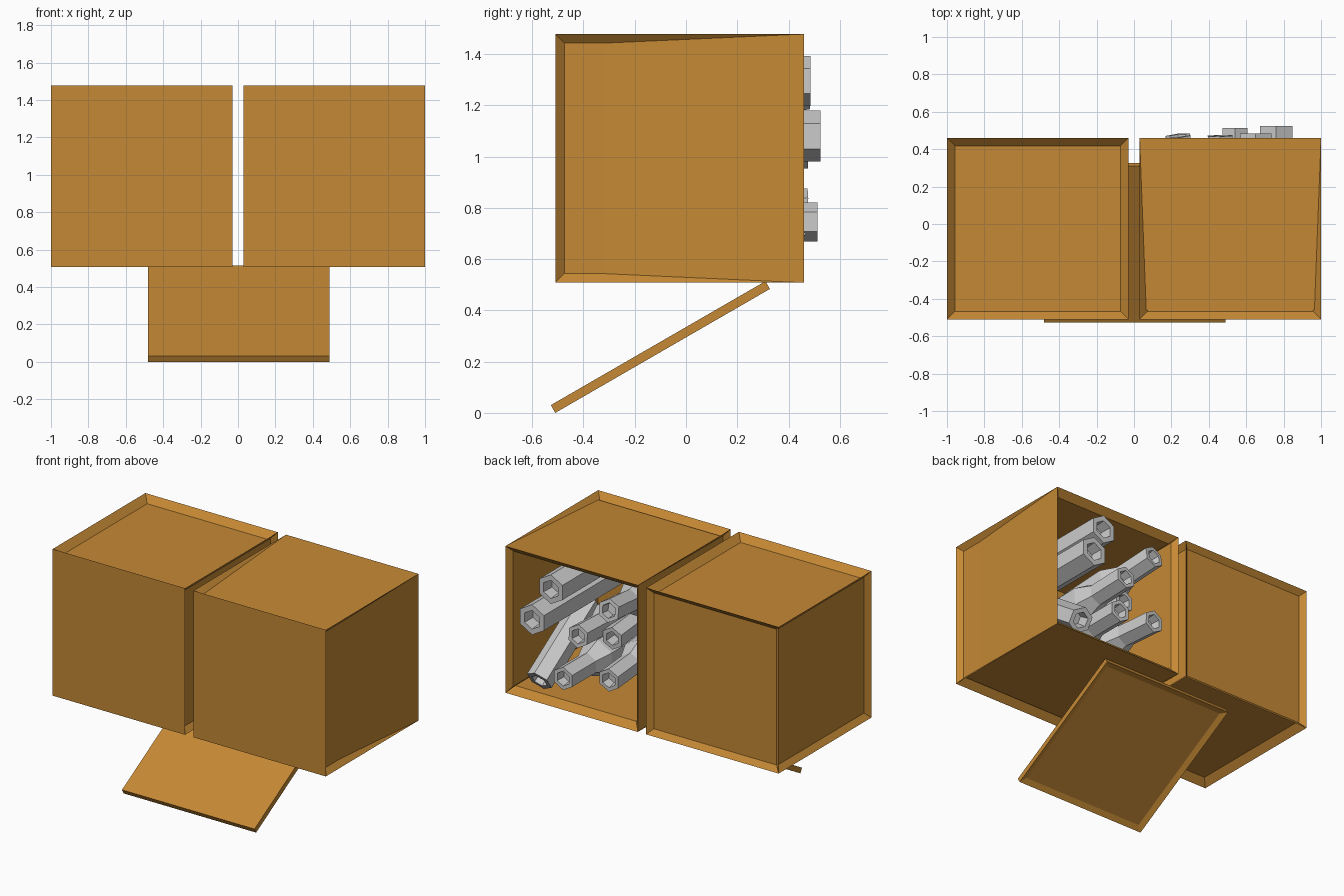
import bpy, bmesh, math
from mathutils import Vector, Matrix

if "Cube" in bpy.data.objects:
    bpy.data.objects.remove(bpy.data.objects["Cube"])

wood = bpy.data.materials.new("wood")
wood.diffuse_color = (0.56, 0.25, 0.035, 1)
wood.use_nodes = True
wood.node_tree.nodes["Principled BSDF"].inputs["Base Color"].default_value = wood.diffuse_color


def finish(name, bm, mat=None):
    bmesh.ops.recalc_face_normals(bm, faces=bm.faces)
    me = bpy.data.meshes.new(name)
    bm.to_mesh(me)
    bm.free()
    ob = bpy.data.objects.new(name, me)
    bpy.context.collection.objects.link(ob)
    if mat:
        me.materials.append(mat)
    return ob


def panel(bm, direction, margin, depth):
    """Sink a framed panel into the outer face that looks along direction."""
    bm.normal_update()
    d = Vector(direction)
    face = max((f for f in bm.faces if f.normal.dot(d) > 0.99),
               key=lambda f: f.calc_center_median().dot(d))
    bmesh.ops.inset_individual(bm, faces=[face], thickness=margin)
    bmesh.ops.translate(bm, verts=face.verts[:], vec=-d * depth)


def box(size):
    bm = bmesh.new()
    bmesh.ops.create_cube(bm, size=1)
    bmesh.ops.scale(bm, vec=size, verts=bm.verts)
    return bm


# Crates: plain front, framed panels elsewhere, the right one open at the back
def crate(name, x, is_open):
    bm = box((0.97, 0.97, 0.97))
    for sx in (-1, 1):
        panel(bm, (sx, 0, 0), 0.05, 0.03)
    for sz in (-1, 1):
        panel(bm, (0, 0, sz), 0.06, 0.043)
    panel(bm, (0, 1, 0), 0.05, 0.92 if is_open else 0.03)
    finish(name, bm, wood).location = (x, -0.025, 0.993)


crate("closed_crate", -0.515, False)
crate("open_crate", 0.515, True)

# Loose lid leaning under the crates, recessed underneath
bm = box((0.97, 0.967, 0.035))
panel(bm, (0, 0, -1), 0.05, 0.015)
lid = finish("loose_lid", bm, wood)
lid.location = (0.005, -0.1, 0.257)
lid.rotation_euler.x = math.radians(30)


# Six-sided tubes: profile of (radius, distance from the open end)
def tube(name, end, direction, profile, sides=6):
    bm = bmesh.new()
    rings = [[bm.verts.new((r * math.cos(math.pi / 2 + k * math.tau / sides),
                            r * math.sin(math.pi / 2 + k * math.tau / sides), d))
              for k in range(sides)] for r, d in profile]
    for a, b in zip(rings, rings[1:]):
        for k in range(sides):
            j = (k + 1) % sides
            bm.faces.new((a[k], a[j], b[j], b[k]))
    bm.faces.new(rings[0])
    bm.faces.new(rings[-1])
    ob = finish(name, bm)
    ob.rotation_mode = 'QUATERNION'
    ob.rotation_quaternion = Vector(direction).to_track_quat('Z', 'Y')
    ob.location = end


def straight(r, length):
    return [(r * 0.55, 0.08), (r * 0.62, 0), (r, 0), (r, length)]


def stepped(r, body, length):
    return [(r * 0.55, 0.06), (r * 0.65, 0), (r, 0), (r, 0.25),
            (body, 0.36), (body, length - 0.12), (r, length)]


# Contents: plain tubes and thicker-bodied tubes poking out of the open back
tube("tube_upper", (0.65, 0.485, 1.295), (0, -1, 0), straight(0.097, 0.8))
tube("tube_middle", (0.76, 0.525, 1.08), (0, -1, 0), straight(0.1, 0.85))
tube("tube_leaning", (0.78, 0.42, 0.63), (-0.02, -0.8, 0.55), straight(0.085, 0.6))
tube("tube_inner", (0.33, 0.30, 0.985), (0.05, -1, 0.05), straight(0.075, 0.6))
for i, (end, direction) in enumerate([
        ((0.54, 0.513, 0.745), (0, -1, 0)),
        ((0.235, 0.472, 0.80), (0.06, -1, 0.03)),
        ((0.46, 0.472, 1.03), (0.03, -1, -0.06)),
        ((0.235, 0.472, 1.26), (0.1, -1, -0.15))]):
    tube(f"thick_tube_{i + 1}", end, direction, stepped(0.076, 0.12, 0.85))
